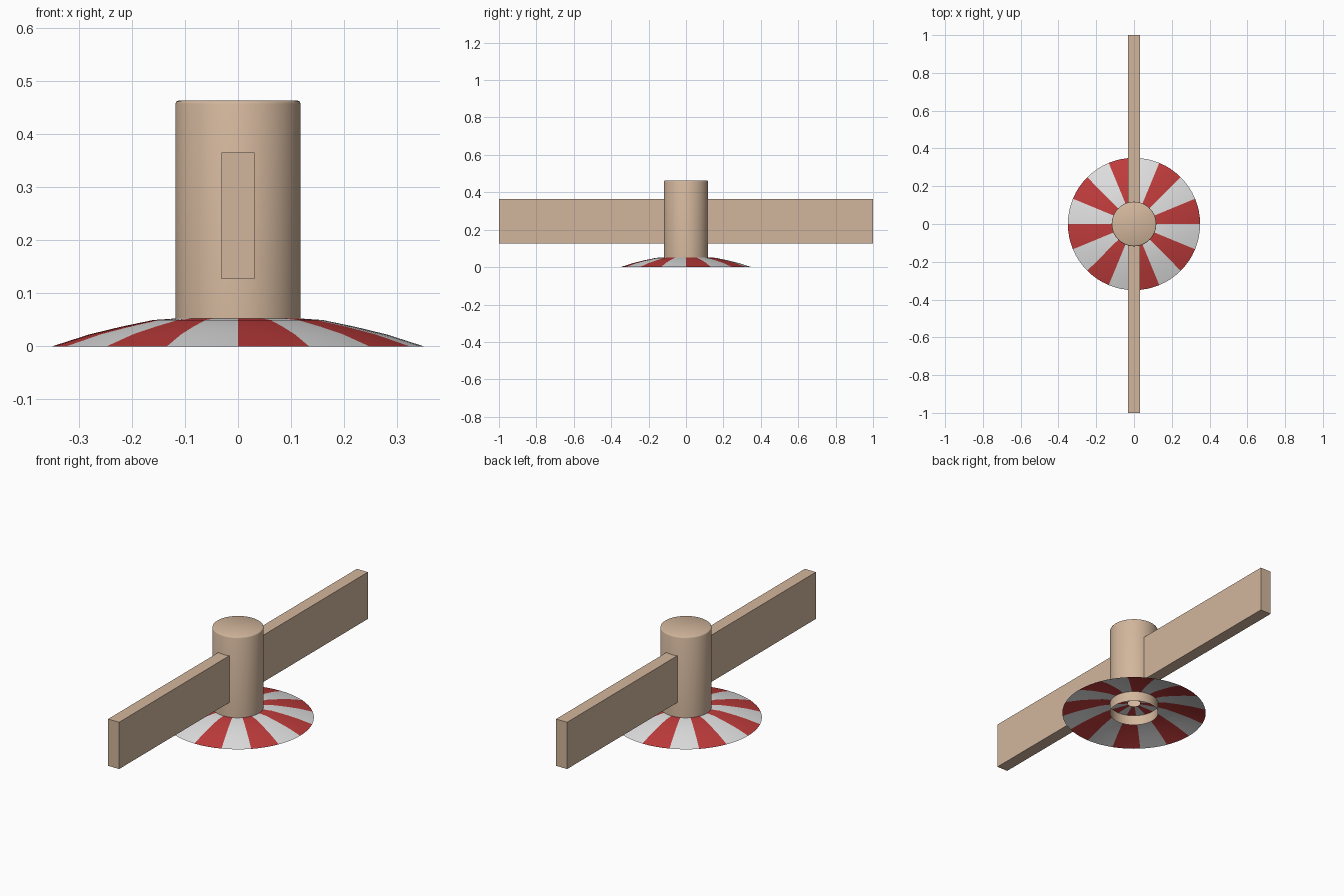
import bpy, bmesh, math

if "Cube" in bpy.data.objects:
    bpy.data.objects.remove(bpy.data.objects["Cube"])

def material(name, rgb):
    m = bpy.data.materials.new(name)
    m.diffuse_color = (*rgb, 1)
    m.use_nodes = True
    m.node_tree.nodes["Principled BSDF"].inputs["Base Color"].default_value = m.diffuse_color
    return m

tan = material("tan", (0.65, 0.47, 0.335))
red = material("red", (0.53, 0.045, 0.045))
white = material("white", (0.75, 0.75, 0.75))

def lathe(name, profile, segments, mats, angle):
    """Spin (radius, height) points about z; a zero radius closes the surface."""
    bm = bmesh.new()
    verts = [bm.verts.new((r, 0, z)) for r, z in profile]
    edges = [bm.edges.new(pair) for pair in zip(verts, verts[1:])]
    bmesh.ops.spin(bm, geom=verts + edges, cent=(0, 0, 0), axis=(0, 0, 1),
                   angle=math.tau, steps=segments, use_duplicate=False)
    bmesh.ops.remove_doubles(bm, verts=bm.verts, dist=1e-5)
    bmesh.ops.recalc_face_normals(bm, faces=bm.faces)
    # open shells: make the normals face up and outwards
    if sum((f.normal.dot(f.calc_center_median()) for f in bm.faces)) < 0:
        bmesh.ops.reverse_faces(bm, faces=bm.faces)
    mesh = bpy.data.meshes.new(name)
    bm.to_mesh(mesh)
    bm.free()
    obj = bpy.data.objects.new(name, mesh)
    bpy.context.collection.objects.link(obj)
    for m in mats:
        mesh.materials.append(m)
    bpy.ops.object.select_all(action='DESELECT')
    obj.select_set(True)
    bpy.context.view_layer.objects.active = obj
    bpy.ops.object.shade_smooth_by_angle(angle=math.radians(angle))
    return obj

# Upright post: open underneath, softly rounded top rim
lathe("post", [(0.118, 0), (0.118, 0.457), (0.1165, 0.461), (0.113, 0.463), (0, 0.463)],
      64, [tan], 50)

# Shallow striped dish, sixteen alternating wedges, small hole in the middle
dish = lathe("striped_dish",
             [(0.35, 0), (0.28, 0.0225), (0.22, 0.037), (0.16, 0.0495), (0.11, 0.053), (0.03, 0.054)],
             64, [red, white], 40)
for f in dish.data.polygons:
    a = math.atan2(f.center.y, f.center.x) % math.tau
    f.material_index = int(a / (math.tau / 16)) % 2

# Long crossbar through the post
bpy.ops.mesh.primitive_cube_add(size=1, location=(0, 0, 0.246))
bar = bpy.context.object
bar.name = "crossbar"
bar.scale = (0.062, 2, 0.238)
bpy.ops.object.transform_apply(location=False, rotation=False, scale=True)
bar.data.materials.append(tan)
